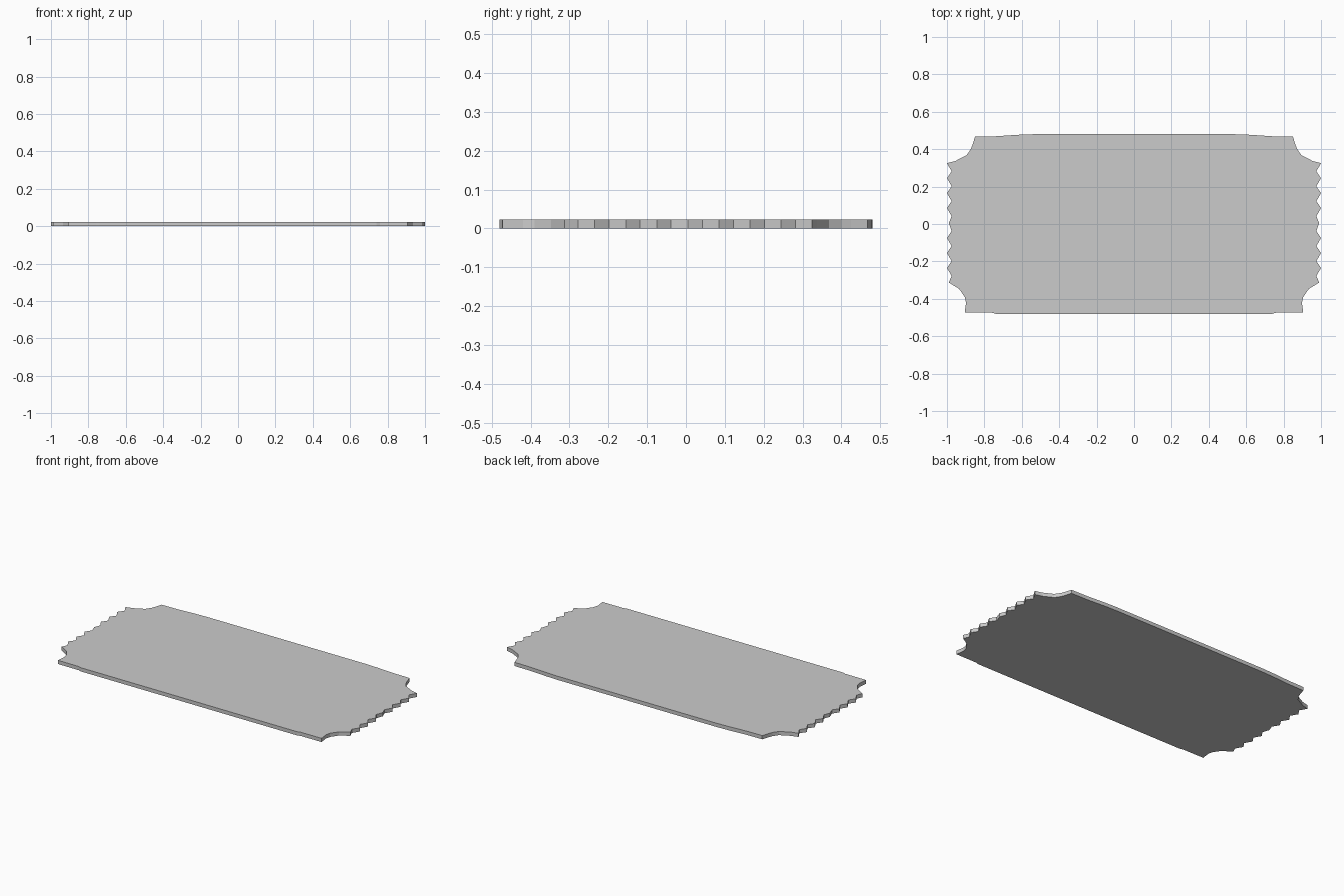
import bpy, bmesh

if "Cube" in bpy.data.objects:
    bpy.data.objects.remove(bpy.data.objects["Cube"])

THICKNESS = 0.023

# Left half of the outline, from top middle down to bottom middle
half = [(-0.54, 0.48), (-0.62, 0.477), (-0.74, 0.469), (-0.85, 0.467),
        (-0.863, 0.425), (-0.873, 0.40), (-0.895, 0.368), (-0.955, 0.337)]

# Zigzag torn edge
for i in range(8):
    y = 0.325 - 0.08 * i
    half.append((-0.99 if i == 4 else -1.0, y))
    half.append((-0.975, y - 0.043))

# Lower corner bite and bottom edge
half += [(-0.99, -0.313), (-0.935, -0.347), (-0.905, -0.39),
         (-0.898, -0.42), (-0.905, -0.473), (-0.76, -0.474), (-0.74, -0.48), (-0.6, -0.48)]

# Mirror to a closed outline and extrude
outline = half + [(-x, y) for x, y in reversed(half)]
bm = bmesh.new()
face = bm.faces.new([bm.verts.new((x, y, 0)) for x, y in outline])
top = bmesh.ops.extrude_face_region(bm, geom=[face])["geom"]
bmesh.ops.translate(bm, vec=(0, 0, THICKNESS),
                    verts=[v for v in top if isinstance(v, bmesh.types.BMVert)])
bmesh.ops.recalc_face_normals(bm, faces=bm.faces)

mesh = bpy.data.meshes.new("ticket_plate")
bm.to_mesh(mesh)
bm.free()
plate = bpy.data.objects.new("ticket_plate", mesh)
bpy.context.collection.objects.link(plate)
